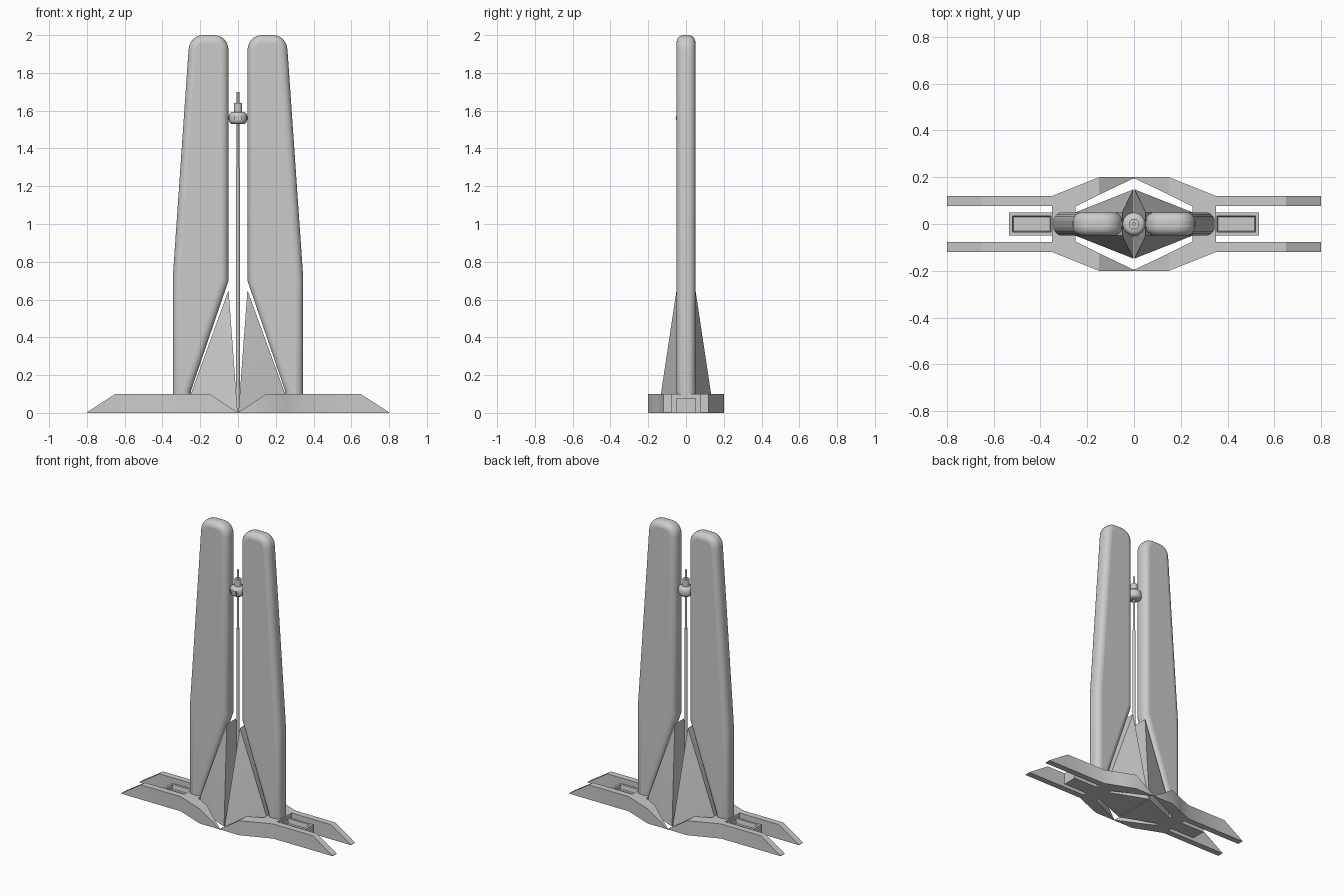
import bpy, bmesh, math

if "Cube" in bpy.data.objects:
    bpy.data.objects.remove(bpy.data.objects["Cube"])

grey = bpy.data.materials.new("mid_grey")
grey.diffuse_color = (0.6, 0.6, 0.6, 1)
grey.use_nodes = True
grey.node_tree.nodes["Principled BSDF"].inputs["Base Color"].default_value = grey.diffuse_color


def finish(name, bm, bevel=0.0, segments=4, angle=30):
    bmesh.ops.recalc_face_normals(bm, faces=bm.faces)
    me = bpy.data.meshes.new(name)
    bm.to_mesh(me)
    bm.free()
    ob = bpy.data.objects.new(name, me)
    bpy.context.collection.objects.link(ob)
    me.materials.append(grey)
    bpy.ops.object.select_all(action='DESELECT')
    bpy.context.view_layer.objects.active = ob
    ob.select_set(True)
    if bevel:
        m = ob.modifiers.new("rounded_edges", 'BEVEL')
        m.width, m.segments, m.limit_method = bevel, segments, 'ANGLE'
        m.angle_limit = math.radians(40)
    bpy.ops.object.shade_smooth_by_angle(angle=math.radians(angle))
    return ob


def loft(name, rings, **kw):
    """Skin a list of equal-length point rings and cap both ends."""
    bm = bmesh.new()
    vs = [[bm.verts.new(p) for p in r] for r in rings]
    n = len(rings[0])
    for a, b in zip(vs, vs[1:]):
        for i in range(n):
            bm.faces.new((a[i], a[(i + 1) % n], b[(i + 1) % n], b[i]))
    bm.faces.new(vs[0])
    bm.faces.new(vs[-1])
    return finish(name, bm, **kw)


def box(name, x0, x1, y0, y1, z0, z1, **kw):
    ring = lambda z: [(x0, y0, z), (x1, y0, z), (x1, y1, z), (x0, y1, z)]
    return loft(name, [ring(z0), ring(z1)], **kw)


def lathe(name, profile, sides=24, **kw):
    rings = [[(r * math.cos(2 * math.pi * i / sides), r * math.sin(2 * math.pi * i / sides), z)
              for i in range(sides)] for r, z in profile]
    return loft(name, rings, **kw)


def hull(name, pts):
    bm = bmesh.new()
    for p in pts:
        bm.verts.new(p)
    bmesh.ops.convex_hull(bm, input=bm.verts)
    return finish(name, bm)


# Tall blade outline: cut lower inner corner, tapered outer edge, rounded top
outline = [(0.25, 0.0), (0.345, 0.0), (0.345, 0.72), (0.262, 1.92)]
for i in range(1, 6):
    a = math.radians(i * 18)
    outline.append((0.187 + 0.075 * math.cos(a), 1.92 + 0.08 * math.sin(a)))
for i in range(0, 6):
    a = math.radians(90 + i * 18)
    outline.append((0.125 + 0.075 * math.cos(a), 1.92 + 0.08 * math.sin(a)))
outline += [(0.05, 0.70), (0.25, 0.115)]

for sx, side in ((-1, "left"), (1, "right")):
    # Blade with rounded rim
    loft("blade_" + side, [[(sx * x, y, z) for x, z in outline] for y in (-0.05, 0.05)],
         bevel=0.038, segments=5)

    # Pyramid fin at the foot of the blade
    hull("fin_" + side, [(sx * x, s * y, z) for s in (-1, 1) for x, y, z in
                         ((0.05, 0.05, 0.65), (0.002, 0.148, 0.0), (0.25, 0.05, 0.1),
                          (0.25, 0.05, 0.0))])

    # Block tying blade and legs together
    box("leg_block_" + side, *sorted((sx * 0.25, sx * 0.35)), -0.085, 0.085, 0.0, 0.1)

    # Foot box with recessed top panel
    x0, x1, b = 0.34, 0.535, 0.015
    ring = lambda i, z: [(sx * (x0 + i), -0.05 + i, z), (sx * (x1 - i), -0.05 + i, z),
                         (sx * (x1 - i), 0.05 - i, z), (sx * (x0 + i), 0.05 - i, z)]
    loft("foot_box_" + side, [ring(0, 0.0), ring(0, 0.08), ring(b, 0.08), ring(b + 0.004, 0.05)])

    # Bent legs, front and back
    stations = [(0.0, 0.002, 0.2, 0.196), (0.15, 0.1, 0.2, 0.125), (0.25, 0.1, 0.16, 0.075),
                (0.35, 0.1, 0.12, 0.078), (0.65, 0.1, 0.12, 0.078), (0.8, 0.003, 0.12, 0.078)]
    for sy, end in ((-1, "front"), (1, "back")):
        loft("leg_%s_%s" % (end, side),
             [[(sx * x, sy * yo, 0), (sx * x, sy * yo, z), (sx * x, sy * yi, z), (sx * x, sy * yi, 0)]
              for x, z, yo, yi in stations])

# Central mast, collar and tip
lathe("mast", [(0.011, 0.0), (0.011, 1.3), (0.007, 1.3), (0.007, 1.7)], sides=16)
lathe("collar", [(0.035, 1.53), (0.045, 1.538), (0.049, 1.55), (0.049, 1.572),
                 (0.045, 1.584), (0.035, 1.592)], angle=50)
lathe("mast_cap", [(0.022, 1.59), (0.022, 1.64)])

# Small collar panel with three studs
box("collar_panel", -0.022, 0.022, -0.052, -0.044, 1.55, 1.572)
for i in (-1, 0, 1):
    box("panel_stud", i * 0.013 - 0.003, i * 0.013 + 0.003, -0.055, -0.05, 1.558, 1.564)
